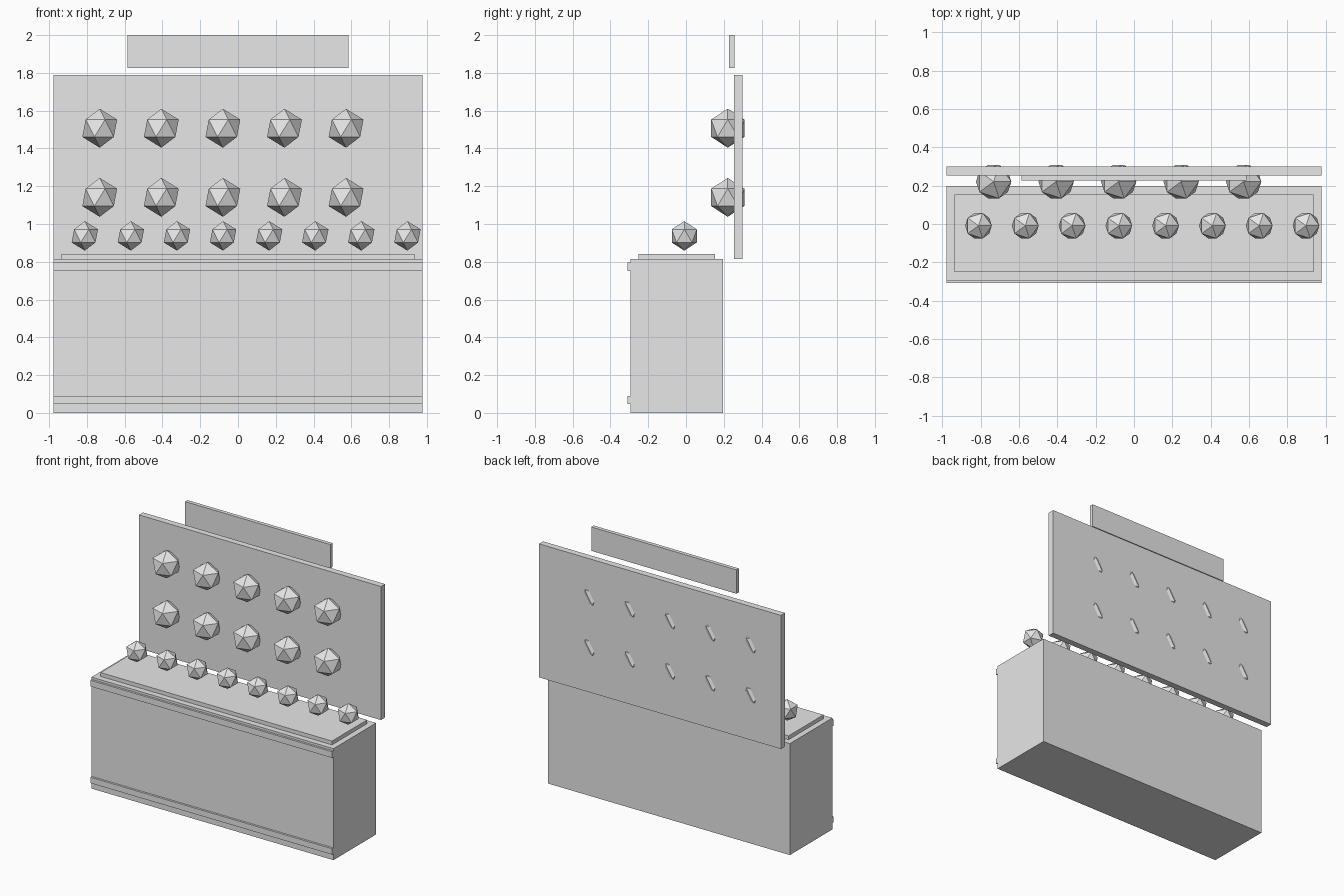
import bpy

# Remove the default cube only
if "Cube" in bpy.data.objects:
    bpy.data.objects.remove(bpy.data.objects["Cube"], do_unlink=True)

# One plain colour for the whole stall
GREY = (0.8, 0.8, 0.8, 1.0)
grey = bpy.data.materials.new("plain light grey")
grey.use_nodes = True
grey.diffuse_color = GREY
for node in grey.node_tree.nodes:
    if node.type == "BSDF_PRINCIPLED":
        node.inputs["Base Color"].default_value = GREY


def box(name, half_width, y, z):
    """Box centred on x, spanning the given y and z ranges."""
    bpy.ops.mesh.primitive_cube_add(
        size=1, location=(0, sum(y) / 2, sum(z) / 2))
    obj = bpy.context.object
    obj.name = name
    obj.scale = (2 * half_width, y[1] - y[0], z[1] - z[0])
    bpy.ops.object.transform_apply(location=False, rotation=False, scale=True)
    obj.data.materials.append(grey)


def ball_row(name, count, start, step, y, z, radius):
    """Row of faceted twenty-sided balls along x."""
    for i in range(count):
        bpy.ops.mesh.primitive_ico_sphere_add(
            subdivisions=1, radius=radius, location=(start + i * step, y, z))
        obj = bpy.context.object
        obj.name = f"{name}_{i + 1}"
        obj.data.materials.append(grey)


WIDTH = 0.977
FRONT = -0.294

# Counter with its raised top and two front trims
box("counter_body", WIDTH, (FRONT, 0.197), (0, 0.814))
box("counter_top", 0.935, (-0.251, 0.153), (0.814, 0.842))
box("upper_trim", WIDTH, (-0.309, FRONT), (0.752, 0.797))
box("lower_trim", WIDTH, (-0.309, FRONT), (0.046, 0.089))

# Back board and the sign floating above it
box("back_board", WIDTH, (0.253, 0.300), (0.814, 1.789))
box("sign_board", 0.586, (0.228, 0.256), (1.826, 2.0))

# Balls on the counter and balls set into the back board
ball_row("counter_ball", 8, -0.811, 0.244, -0.009, 0.937, 0.078)
for label, height in (("lower", 1.141), ("upper", 1.507)):
    ball_row(f"{label}_board_ball", 5, -0.732, 0.326, 0.221, height, 0.103)
